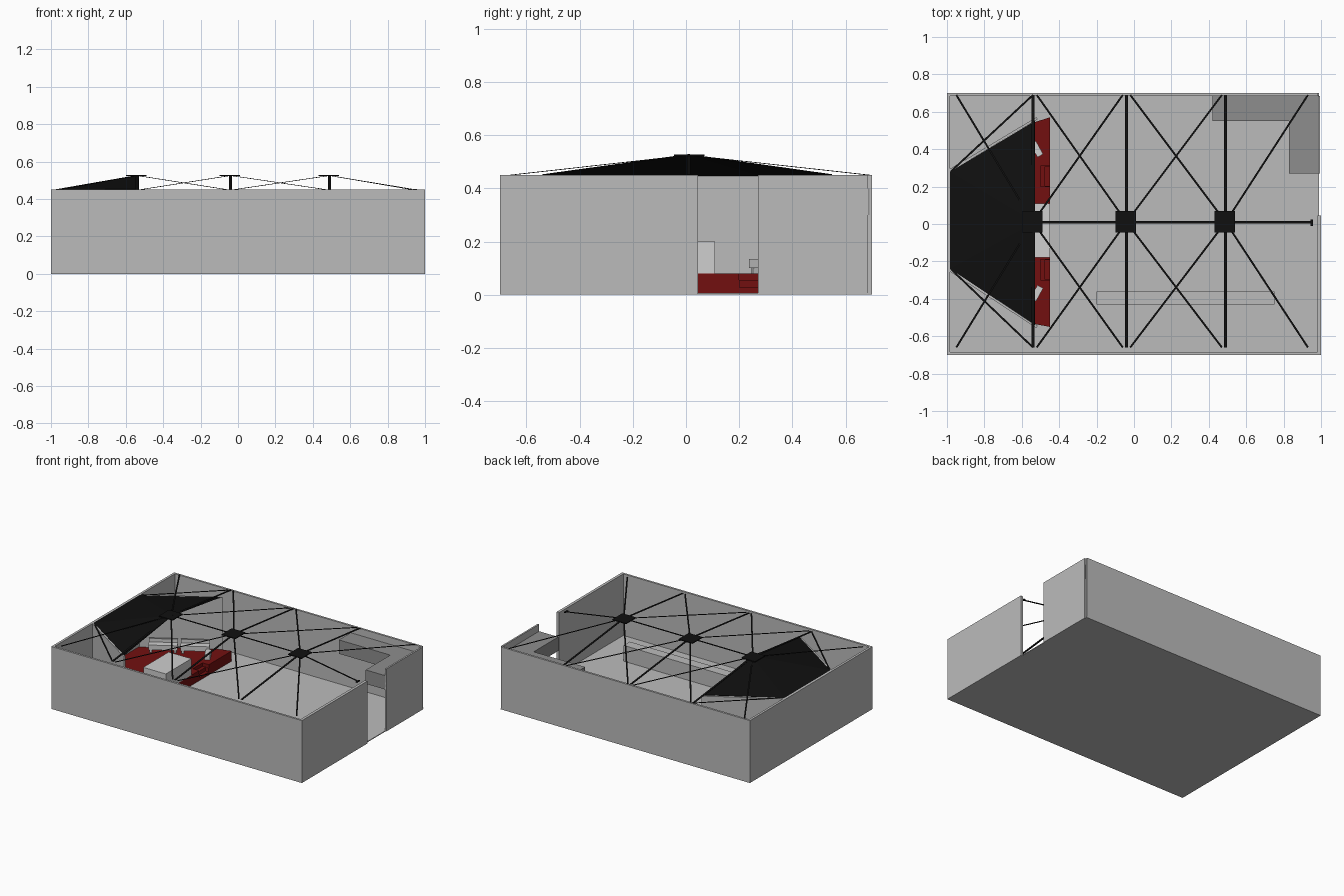
import bpy, bmesh, math
from mathutils import Vector, Matrix

if "Cube" in bpy.data.objects:
    bpy.data.objects.remove(bpy.data.objects["Cube"])


def mat(name, r, g, b):
    m = bpy.data.materials.new(name)
    m.diffuse_color = (r, g, b, 1)
    m.use_nodes = True
    m.node_tree.nodes["Principled BSDF"].inputs["Base Color"].default_value = m.diffuse_color
    return m


GREY = mat("wall_grey", .5, .5, .5)
LIGHT = mat("light_grey", .62, .62, .62)
DARK = mat("dark_grey", .27, .27, .27)
RED = mat("stage_red", .17, .005, .005)
BLACK = mat("black", .005, .005, .005)


def finish(name, bm, m):
    bmesh.ops.recalc_face_normals(bm, faces=bm.faces)
    me = bpy.data.meshes.new(name)
    bm.to_mesh(me)
    bm.free()
    me.materials.append(m)
    ob = bpy.data.objects.new(name, me)
    bpy.context.collection.objects.link(ob)
    return ob


def prism(name, pts, z0, z1, m):
    """Extrude a flat outline from z0 up to z1."""
    bm = bmesh.new()
    f = bm.faces.new([bm.verts.new((x, y, z0)) for x, y in pts])
    top = bmesh.ops.extrude_face_region(bm, geom=[f])["geom"]
    for v in top:
        if isinstance(v, bmesh.types.BMVert):
            v.co.z = z1
    return finish(name, bm, m)


def box(name, x0, x1, y0, y1, z0, z1, m):
    return prism(name, [(x0, y0), (x1, y0), (x1, y1), (x0, y1)], z0, z1, m)


def turned_box(name, c, size, ang, z0, z1, m):
    r = Matrix.Rotation(ang, 2)
    w, d = size[0] / 2, size[1] / 2
    pts = [Vector(c) + r @ Vector(p) for p in ((-w, -d), (w, -d), (w, d), (-w, d))]
    return prism(name, pts, z0, z1, m)


def ribbon(name, a, b, w, m=BLACK, t=.002):
    """Flat thin strip between two points."""
    a, b = Vector(a), Vector(b)
    d = b - a
    side = d.cross(Vector((0, 0, 1))).normalized() * w / 2
    up = Vector((0, 0, t / 2))
    bm = bmesh.new()
    v = [bm.verts.new(p + s * side + u * up) for p in (a, b) for s, u in ((-1, -1), (1, -1), (1, 1), (-1, 1))]
    for i in range(4):
        j = (i + 1) % 4
        bm.faces.new((v[i], v[j], v[j + 4], v[i + 4]))
    bm.faces.new(v[:4])
    bm.faces.new(v[4:])
    return finish(name, bm, m)


# Room shell
H = .45
box("floor", -1, .99, -.7, .7, 0, .006, GREY)
box("front_wall", -1, 1, -.7, -.685, 0, H, GREY)
box("back_wall", -1, .985, .685, .7, 0, H, GREY)
box("left_wall", -1, -.983, -.685, .685, 0, H, GREY)
box("right_wall_front", .98, 1, -.685, .045, 0, H, GREY)
box("right_wall_back", .983, .995, .27, .685, 0, H, GREY)

# Hanging L-shaped shelf in the back right corner
prism("corner_shelf", [(.42, .55), (.83, .55), (.83, .27), (.99, .27), (.99, .69), (.42, .69)], .3, .4, DARK)

# Long counter near the front wall
box("long_counter", -.2, .75, -.43, -.36, .006, .12, GREY)

# Stage with stepped notches at the front
stage = prism("stage", [(-.983, .27), (-.53, .545), (-.45, .57), (-.45, -.55), (-.53, -.535), (-.983, -.24)],
              .001, .08, RED)
cutters = []
for y0, y1 in ((.2, .31), (-.3, -.19)):
    cutters.append(box("step_cutter_upper", -.5, -.4, y0, y1, .055, .2, RED))
    cutters.append(box("step_cutter_lower", -.475, -.4, y0 + .002, y1 - .002, .028, .2, RED))
for c in cutters:
    mod = stage.modifiers.new("steps", 'BOOLEAN')
    mod.operation = 'DIFFERENCE'
    mod.object = c
    mod.solver = 'EXACT'
bpy.context.view_layer.update()
dg = bpy.context.evaluated_depsgraph_get()
cut_mesh = bpy.data.meshes.new_from_object(stage.evaluated_get(dg))
stage.modifiers.clear()
stage.data = cut_mesh
for c in cutters:
    bpy.data.objects.remove(c, do_unlink=True)

# Desk in the centre of the stage
box("stage_desk", -.63, -.45, -.18, .11, .08, .2, LIGHT)

# Slanted side walls, benches and floor speakers on both sides
for s, ya, yb, tag in ((1, .28, .56, "back"), (-1, -.24, -.545, "front")):
    a, b = Vector((-.983, ya)), Vector((-.515, yb))
    d = (b - a).normalized()
    n = Vector((-d.y, d.x)) * s          # outward
    o = n * .013
    prism("side_wall_" + tag, [a, b, b + o, a + o], 0, H, GREY)
    ang = math.atan2(d.y, d.x)
    for i, t in enumerate((.16, .37)):
        c = a + d * t - n * .06
        turned_box(f"bench_seat_{tag}_{i}", c, (.19, .06), ang, .1, .135, LIGHT)
        turned_box(f"bench_back_{tag}_{i}", c + n * .025, (.19, .012), ang, .135, .16, LIGHT)
        for k in (-.08, .08):
            turned_box(f"bench_leg_{tag}_{i}", c + d * k, (.015, .05), ang, .08, .1, LIGHT)
    turned_box("floor_speaker_" + tag, (-.52, .4 if s > 0 else -.37), (.035, .08), .5 * s, .08, .12, LIGHT)

# Roof frame: beams, ridge and crossing braces
PEAK, XS = .525, (-.54, -.04, .49)
YB, YF, YC = .69, -.66, .01
for i, x in enumerate(XS):
    hub = (x, YC, PEAK)
    box(f"hub_plate_{i}", x - .06, x + .05, -.045, .07, PEAK - .003, PEAK + .003, BLACK)
    for y in (YB, YF):
        ribbon("cross_beam", hub, (x, y, H), .015)
        for nx in (XS[i - 1] if i else -.97, XS[i + 1] if i < 2 else .95):
            ribbon("brace", hub, (nx + (.02 if nx < x else -.02), y, H), .01)
    if i < 2:
        ribbon("ridge", hub, (XS[i + 1], YC, PEAK), .012)
ribbon("ridge_end", (XS[2], YC, PEAK), (.95, YC, H), .012)
box("ridge_foot", .945, .957, -.01, .025, H - .003, H + .003, BLACK)
for y, e in ((YB, .28), (YF, -.24)):
    ribbon("corner_brace", (XS[0], y, H), (-.98, e, H), .01)

# Black canopy folded over the first beam
bm = bmesh.new()
p = [bm.verts.new(c) for c in ((-.983, .28, H), (-.53, .55, H + .003), (-.53, YC, PEAK + .004),
                               (-.53, -.54, H + .003), (-.983, -.24, H))]
for f in ((0, 2, 1), (0, 4, 2), (4, 3, 2)):
    bm.faces.new([p[k] for k in f])
canopy = finish("canopy", bm, BLACK)
sol = canopy.modifiers.new("thickness", 'SOLIDIFY')
sol.thickness = .003
